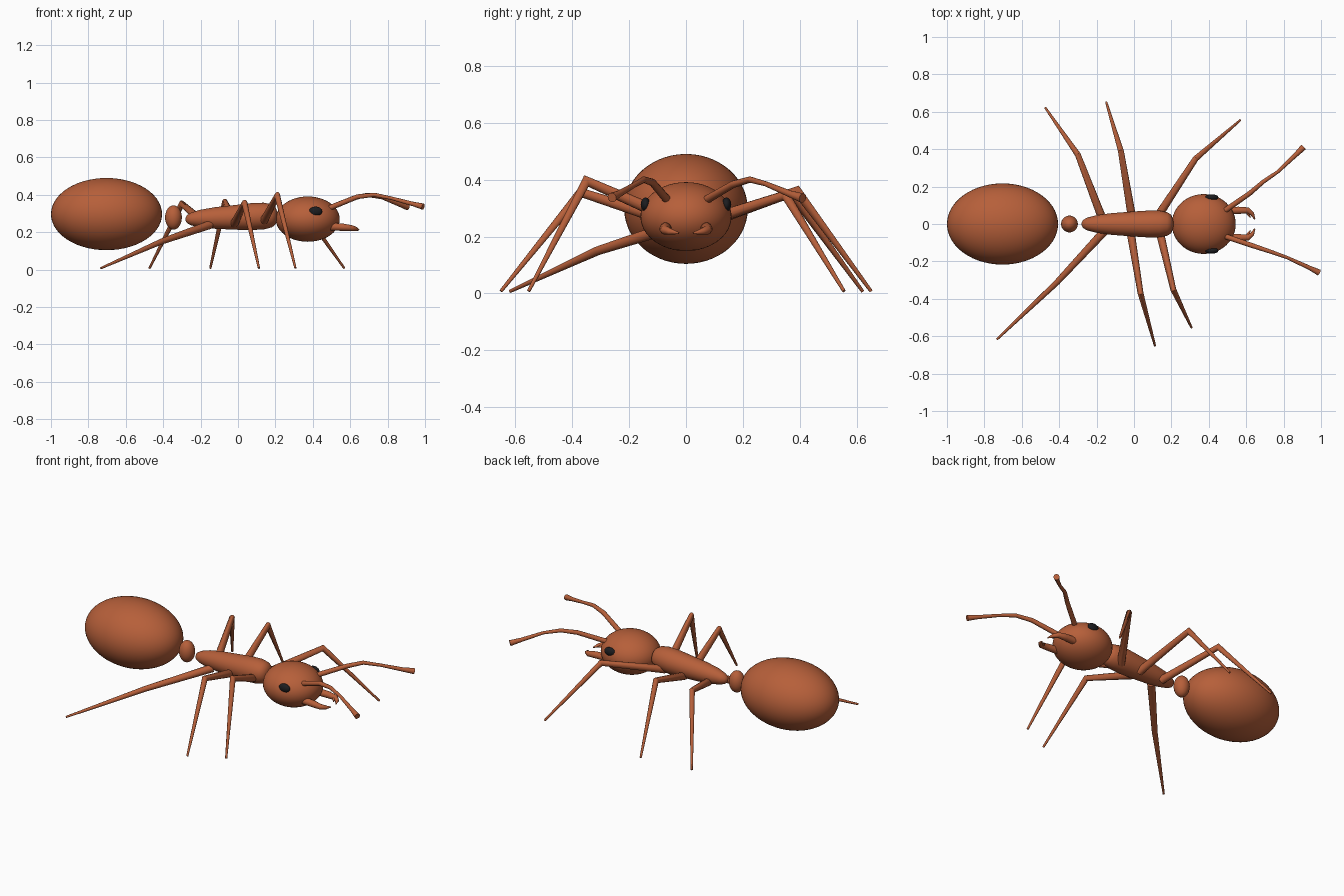
import bpy, bmesh, math
from mathutils import Vector

if "Cube" in bpy.data.objects:
    bpy.data.objects.remove(bpy.data.objects["Cube"])


def material(name, rgb):
    m = bpy.data.materials.new(name)
    m.diffuse_color = (*rgb, 1)
    m.use_nodes = True
    m.node_tree.nodes["Principled BSDF"].inputs["Base Color"].default_value = m.diffuse_color
    return m


RUST = material("rust brown", (0.47, 0.115, 0.042))
BLACK = material("eye black", (0.012, 0.012, 0.014))


def finish(name, bm, mat, angle=60):
    bmesh.ops.recalc_face_normals(bm, faces=bm.faces)
    mesh = bpy.data.meshes.new(name)
    bm.to_mesh(mesh)
    bm.free()
    mesh.materials.append(mat)
    ob = bpy.data.objects.new(name, mesh)
    bpy.context.collection.objects.link(ob)
    bpy.ops.object.select_all(action='DESELECT')
    ob.select_set(True)
    bpy.context.view_layer.objects.active = ob
    bpy.ops.object.shade_smooth_by_angle(angle=math.radians(angle))
    return ob


def ellipsoid(name, centre, radii, mat=RUST, segs=40):
    bm = bmesh.new()
    bmesh.ops.create_uvsphere(bm, u_segments=segs, v_segments=segs // 2, radius=1)
    bmesh.ops.scale(bm, vec=radii, verts=bm.verts)
    bmesh.ops.translate(bm, vec=centre, verts=bm.verts)
    return finish(name, bm, mat)


def tube(name, points, radii, sides=12, angle=50):
    """Round tube through the points, with mitred joints and closed ends."""
    pts = [Vector(p) for p in points]
    dirs = [(b - a).normalized() for a, b in zip(pts, pts[1:])]
    u = dirs[0].orthogonal().normalized()
    bm = bmesh.new()
    rings = []
    for i, (p, r) in enumerate(zip(pts, radii)):
        d = dirs[max(i - 1, 0)]
        if i > 1:
            u = dirs[i - 2].rotation_difference(d) @ u
        n = (d + dirs[min(i, len(dirs) - 1)]).normalized()
        v = d.cross(u)
        ring = []
        for k in range(sides):
            a = 2 * math.pi * k / sides
            q = (u * math.cos(a) + v * math.sin(a)) * r
            ring.append(bm.verts.new(p + q - d * (q.dot(n) / d.dot(n))))
        rings.append(ring)
    for a, b in zip(rings, rings[1:]):
        for k in range(sides):
            j = (k + 1) % sides
            bm.faces.new((a[k], a[j], b[j], b[k]))
    bm.faces.new(rings[0])
    bm.faces.new(rings[-1])
    return finish(name, bm, RUST, angle)


# Body: abdomen, waist bead and head
ellipsoid("abdomen", (-0.703, 0, 0.297), (0.297, 0.217, 0.193), segs=56)
ellipsoid("waist", (-0.345, 0, 0.279), (0.045, 0.045, 0.065), segs=28)
ellipsoid("head", (0.373, 0, 0.27), (0.171, 0.16, 0.121), segs=48)

# Thorax: tapered spindle of round cross-sections (x, z, radius)
thorax = [(-0.281, 0.267, 0.006), (-0.272, 0.268, 0.022), (-0.25, 0.27, 0.034),
          (-0.2, 0.273, 0.047), (-0.12, 0.276, 0.058), (0.0, 0.28, 0.067),
          (0.08, 0.284, 0.072), (0.14, 0.287, 0.071), (0.18, 0.289, 0.062),
          (0.2, 0.29, 0.048), (0.21, 0.29, 0.02)]
tube("thorax", [(x, 0, z) for x, z, r in thorax], [r for x, z, r in thorax], 32, 70)

# Eyes
for side, y in (("left", 0.142), ("right", -0.142)):
    ellipsoid(side + "_eye", (0.415, y, 0.312), (0.036, 0.017, 0.025), BLACK, 20)

# Legs: hip, knee, foot
legs = {
    "left_hind_leg": ((-0.17, 0.03, 0.24), (-0.30, 0.37, 0.352), (-0.473, 0.62, 0.008)),
    "left_middle_leg": ((-0.01, 0.03, 0.235), (-0.07, 0.39, 0.36), (-0.148, 0.65, 0.008)),
    "left_front_leg": ((0.12, 0.03, 0.24), (0.33, 0.35, 0.345), (0.568, 0.555, 0.008)),
    "right_hind_leg": ((-0.15, -0.03, 0.24), (-0.41, -0.31, 0.15), (-0.733, -0.617, 0.008)),
    "right_middle_leg": ((-0.02, -0.03, 0.245), (0.035, -0.37, 0.355), (0.112, -0.65, 0.008)),
    "right_front_leg": ((0.135, -0.03, 0.255), (0.21, -0.35, 0.395), (0.307, -0.553, 0.008)),
}
for name, path in legs.items():
    tube(name, path, (0.023, 0.016, 0.006))

# Antennae: elbowed, with a slightly clubbed tip
antennae = {
    "left_antenna": ((0.47, 0.06, 0.322), (0.62, 0.165, 0.383), (0.69, 0.225, 0.4),
                     (0.77, 0.28, 0.385), (0.86, 0.365, 0.35), (0.905, 0.41, 0.335)),
    "right_antenna": ((0.47, -0.06, 0.322), (0.64, -0.118, 0.39), (0.73, -0.148, 0.4),
                      (0.82, -0.18, 0.382), (0.94, -0.235, 0.35), (0.99, -0.26, 0.337)),
}
for name, path in antennae.items():
    tube(name, path, (0.015, 0.013, 0.011, 0.009, 0.012, 0.017))

# Mandibles: forward arm hooked inward, with an inner tooth
for side, s in (("left", 1), ("right", -1)):
    tube(side + "_mandible",
         [(0.48, s * 0.07, 0.23), (0.56, s * 0.073, 0.227), (0.608, s * 0.073, 0.222),
          (0.632, s * 0.055, 0.217), (0.646, s * 0.025, 0.212)],
         (0.022, 0.02, 0.016, 0.011, 0.003))
    tube(side + "_mandible_tooth",
         [(0.6, s * 0.072, 0.222), (0.622, s * 0.035, 0.216)], (0.012, 0.003))
